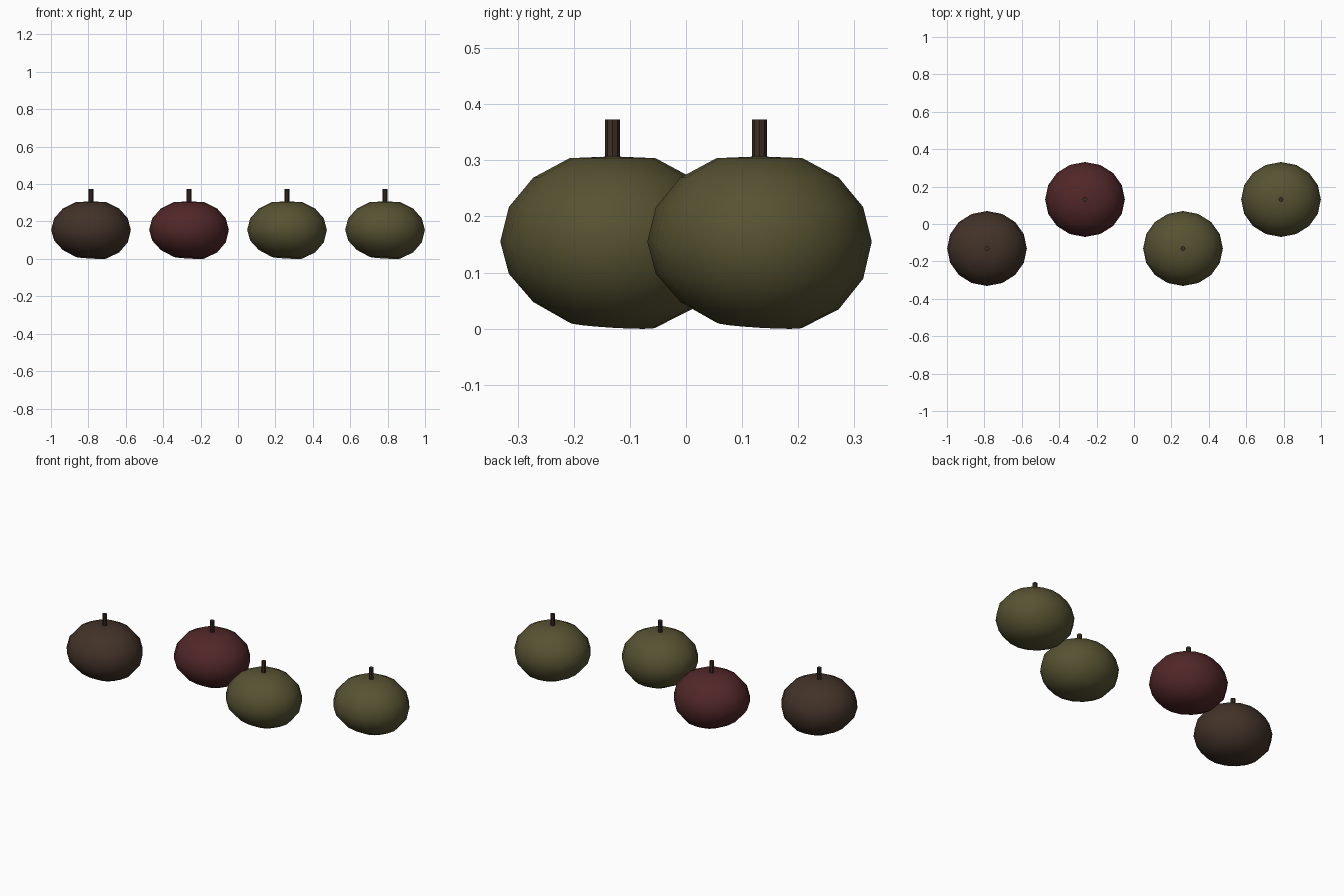
import bpy, bmesh
from mathutils import Matrix

cube = bpy.data.objects.get("Cube")
if cube:
    bpy.data.objects.remove(cube, do_unlink=True)


def material(name, r, g, b):
    mat = bpy.data.materials.new(name)
    mat.use_nodes = True
    mat.diffuse_color = (r, g, b, 1)
    mat.node_tree.nodes["Principled BSDF"].inputs["Base Color"].default_value = (r, g, b, 1)
    return mat


olive = material("olive green", 0.095, 0.085, 0.032)
red = material("dark red", 0.083, 0.02, 0.021)
brown = material("rotten brown", 0.054, 0.032, 0.021)
bark = material("stem brown", 0.048, 0.028, 0.018)


def add_object(name, bm, mat, location, angle):
    mesh = bpy.data.meshes.new(name)
    bm.to_mesh(mesh)
    bm.free()
    mesh.materials.append(mat)
    obj = bpy.data.objects.new(name, mesh)
    obj.location = location
    bpy.context.collection.objects.link(obj)
    bpy.ops.object.select_all(action="DESELECT")
    obj.select_set(True)
    bpy.context.view_layer.objects.active = obj
    bpy.ops.object.shade_smooth_by_angle(angle=angle)
    return obj


def fruit_body(name, mat, x, y):
    bm = bmesh.new()
    bmesh.ops.create_uvsphere(bm, u_segments=16, v_segments=8, radius=1)
    for v in bm.verts:
        # Flattened crown and base, with the base sagging to one corner
        z = max(-0.97, min(1, v.co.z * 1.06)) if abs(v.co.z) > 0.99 else v.co.z * 1.06
        z -= 0.08 * (v.co.x + v.co.y) * max(0, -z)
        v.co = (v.co.x * 0.213, v.co.y * 0.2, z * 0.152)
    add_object(name, bm, mat, (x, y, 0.155), 0.8)


def fruit_stem(name, x, y):
    bm = bmesh.new()
    bmesh.ops.create_cone(bm, cap_ends=True, segments=8, radius1=0.013, radius2=0.013,
                          depth=0.11, matrix=Matrix.Translation((0, 0, 0.318)))
    add_object(name, bm, bark, (x, y, 0), 0.5)


# Row of four fruits, staggered front and back
fruits = [("brown_apple", brown), ("red_apple", red),
          ("inner_green_apple", olive), ("outer_green_apple", olive)]
for i, (name, mat) in enumerate(fruits):
    x = (i - 1.5) * 0.524
    y = 0.131 if i % 2 else -0.131
    fruit_body(name, mat, x, y)
    fruit_stem(name + "_stem", x, y)
